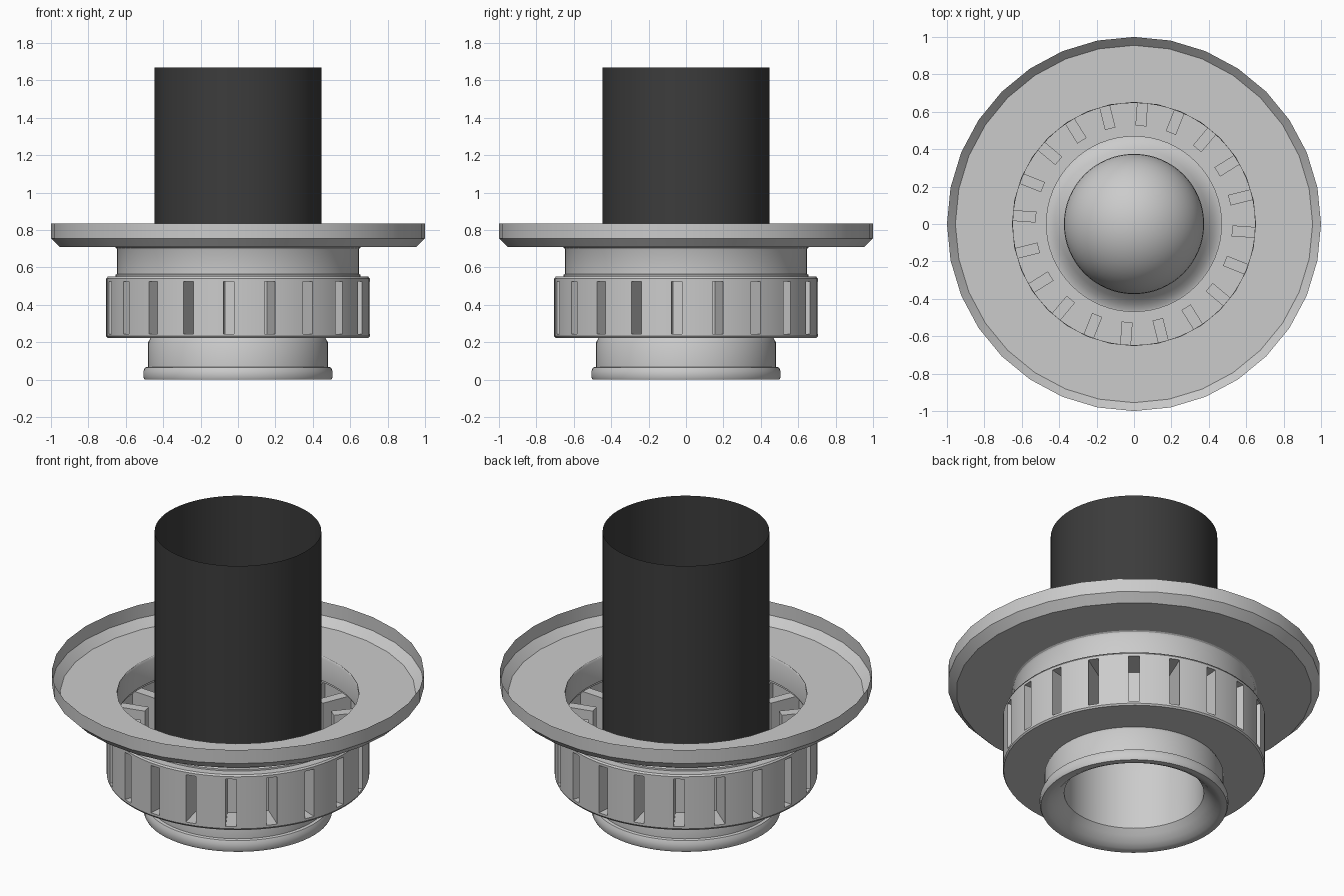
import bpy, bmesh
from math import sin, cos, pi, radians, asin

if "Cube" in bpy.data.objects:
    bpy.data.objects.remove(bpy.data.objects["Cube"])


def finish(name, bm, angle=30):
    bmesh.ops.remove_doubles(bm, verts=bm.verts, dist=0.0003)
    me = bpy.data.meshes.new(name)
    bm.to_mesh(me)
    bm.free()
    ob = bpy.data.objects.new(name, me)
    bpy.context.collection.objects.link(ob)
    bpy.ops.object.select_all(action='DESELECT')
    bpy.context.view_layer.objects.active = ob
    ob.select_set(True)
    bpy.ops.object.shade_smooth_by_angle(angle=radians(angle))
    return ob


def lathe(name, profile, n=64):
    """Thin revolved sheet; profile is (radius, z) from bottom to top."""
    bm = bmesh.new()
    rings = [[bm.verts.new((r * cos(2 * pi * i / n), r * sin(2 * pi * i / n), z))
              for i in range(n)] for r, z in profile]
    for a, b in zip(rings, rings[1:]):
        for i in range(n):
            j = (i + 1) % n
            bm.faces.new((a[i], a[j], b[j], b[i]))
    return finish(name, bm)


# Wide tray flange, 32 sided
lathe("flange", [(0.65, 0.71), (0.955, 0.71), (1.0, 0.755), (1.0, 0.835)], 32)

# Collar between slotted ring and flange
lathe("upper_collar", [(0.70, 0.55), (0.655, 0.55), (0.655, 0.56), (0.647, 0.565),
                       (0.647, 0.695), (0.652, 0.705), (0.66, 0.71)])

# Outlet neck with rolled lip and funnelled mouth
lathe("outlet_neck", [(0.375, 0.08), (0.40, 0.05), (0.43, 0.02), (0.46, 0.004), (0.475, 0),
                      (0.50, 0), (0.506, 0.012), (0.506, 0.045), (0.497, 0.065),
                      (0.48, 0.068), (0.48, 0.20), (0.468, 0.222), (0.70, 0.222)])

# Domed inner tube
dome = [(0.375, 0.08), (0.375, 0.42)]
dome += [(0.375 * cos(t * pi / 24), 0.42 + 0.375 * sin(t * pi / 24)) for t in range(1, 12)]
dome += [(0.0001, 0.795)]
lathe("inner_dome", dome)

# Slotted ring: 20 sectors, each with a box pocket reaching inward
R, BACK, HALF, COUNT = 0.705, 0.525, 0.029, 20
ZS = [0.232, 0.245, 0.525, 0.54]
half_angle = asin(HALF / R)
bm = bmesh.new()


def quad(*pts):
    bm.faces.new([bm.verts.new(p) for p in pts])


def polar(r, a, z):
    return (r * cos(a), r * sin(a), z)


for k in range(COUNT):
    c = radians(-4) + k * 2 * pi / COUNT
    end = 2 * pi / COUNT - half_angle
    step = (end - half_angle) / 3
    cuts = [c - half_angle] + [c + half_angle + step * i for i in range(4)]
    for i, (a, b) in enumerate(zip(cuts, cuts[1:])):
        for z0, z1 in zip(ZS, ZS[1:]):
            if i == 0 and z0 == ZS[1]:
                continue
            quad(polar(R, a, z0), polar(R, b, z0), polar(R, b, z1), polar(R, a, z1))
        # chamfered ring edges
        quad(polar(0.697, a, 0.222), polar(0.697, b, 0.222), polar(R, b, ZS[0]), polar(R, a, ZS[0]))
        quad(polar(R, a, ZS[3]), polar(R, b, ZS[3]), polar(0.697, b, 0.55), polar(0.697, a, 0.55))

    # pocket walls
    def local(x, y, z):
        return (x * cos(c) - y * sin(c), x * sin(c) + y * cos(c), z)
    lo, hi = ZS[1], ZS[2]
    front = R * cos(half_angle)
    for y in (-HALF, HALF):
        quad(local(front, y, lo), local(BACK, y, lo), local(BACK, y, hi), local(front, y, hi))
    for z in (lo, hi):
        quad(local(front, -HALF, z), local(front, HALF, z), local(BACK, HALF, z), local(BACK, -HALF, z))
    quad(local(BACK, -HALF, lo), local(BACK, HALF, lo), local(BACK, HALF, hi), local(BACK, -HALF, hi))
finish("slotted_ring", bm)

# Dark open riser pipe
pipe = lathe("riser_pipe", [(0.447, 0.07), (0.447, 1.668)], 64)
mat = bpy.data.materials.new("dark_plastic")
mat.diffuse_color = (0.045, 0.045, 0.045, 1)
mat.use_nodes = True
mat.node_tree.nodes["Principled BSDF"].inputs["Base Color"].default_value = mat.diffuse_color
pipe.data.materials.append(mat)
